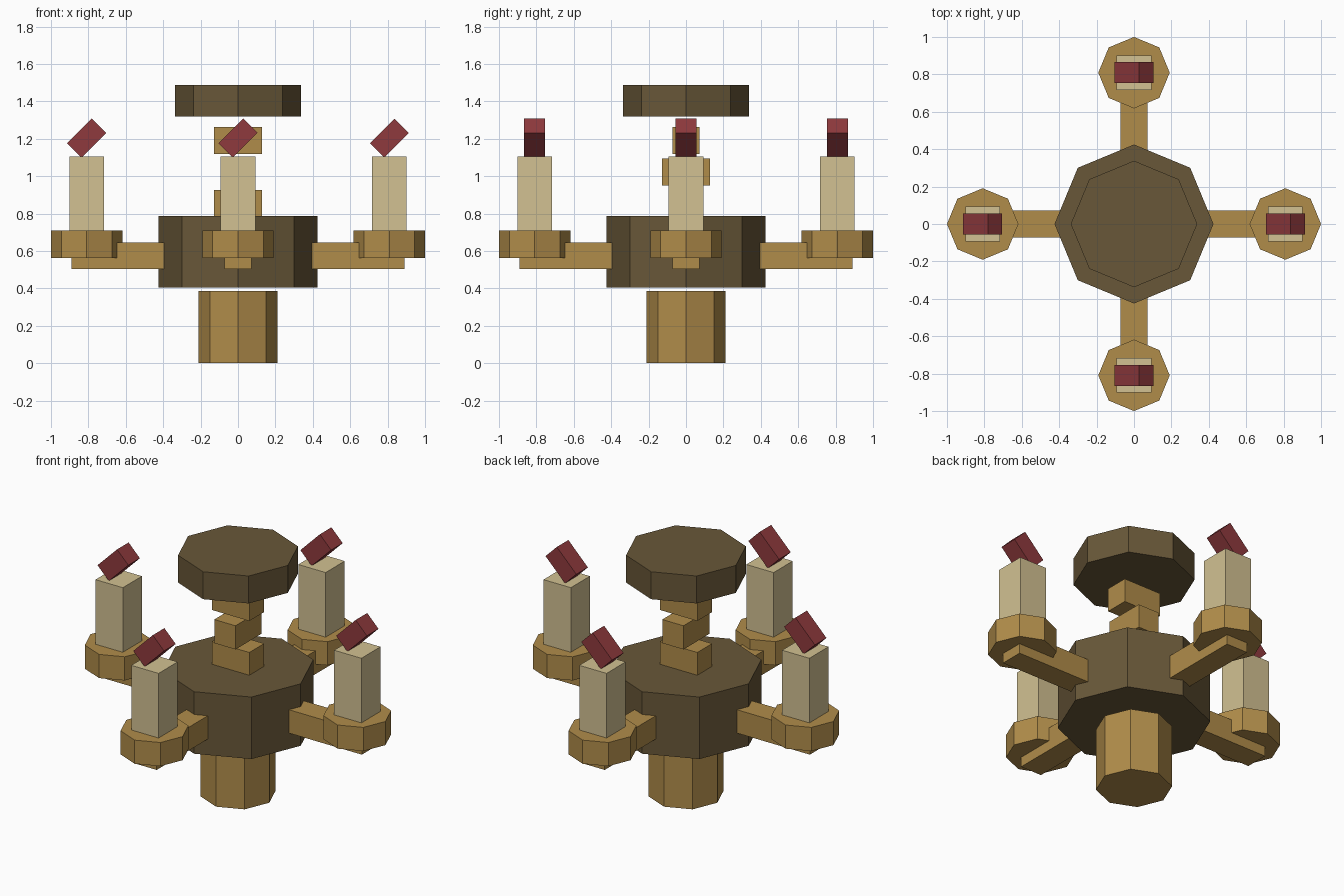
import bpy, math

if "Cube" in bpy.data.objects:
    bpy.data.objects.remove(bpy.data.objects["Cube"])


def material(name, hex_rgb):
    lin = []
    for i in (0, 2, 4):
        c = int(hex_rgb[i:i + 2], 16) / 255
        lin.append(c / 12.92 if c <= 0.04045 else ((c + 0.055) / 1.055) ** 2.4)
    m = bpy.data.materials.new(name)
    m.diffuse_color = (*lin, 1)
    m.use_nodes = True
    m.node_tree.nodes["Principled BSDF"].inputs["Base Color"].default_value = m.diffuse_color
    return m


BRASS = material("brass", "B08C4A")
BRONZE = material("dark bronze", "685738")
WAX = material("cream wax", "D2C192")
RED = material("flame red", "8F3A3D")


def finish(name, mat):
    ob = bpy.context.object
    ob.name = name
    ob.data.materials.append(mat)
    return ob


def octagon(name, mat, x, y, r, z0, z1):
    bpy.ops.mesh.primitive_cylinder_add(vertices=8, radius=r, depth=z1 - z0,
                                        location=(x, y, (z0 + z1) / 2))
    return finish(name, mat)


def box(name, mat, loc, size, rot=(0, 0, 0)):
    bpy.ops.mesh.primitive_cube_add(size=1, location=loc, rotation=rot)
    bpy.context.object.scale = size
    return finish(name, mat)


# Central column: lower drum, hub and ceiling plate
octagon("lower_drum", BRASS, 0, 0, 0.212, 0, 0.385)
octagon("hub", BRONZE, 0, 0, 0.425, 0.406, 0.786)
octagon("ceiling_plate", BRONZE, 0, 0, 0.338, 1.32, 1.488)

# Chain links, alternating direction
for i, z in enumerate((0.853, 1.023, 1.191)):
    size = (0.144, 0.254, 0.145) if i == 1 else (0.254, 0.144, 0.145)
    box(f"chain_link_{i + 1}", BRASS, (0, 0, z), size)

# Four arms, each with a cup, candle and tilted flame
for i in range(4):
    a = i * math.pi / 2
    c, s = round(math.cos(a)), round(math.sin(a))
    x, y = 0.809 * c, 0.809 * s
    box(f"arm_{i + 1}", BRASS, (0.595 * c, 0.595 * s, 0.575),
        (0.59, 0.144, 0.143), (0, 0, a))
    octagon(f"cup_{i + 1}", BRASS, x, y, 0.191, 0.564, 0.709)
    box(f"candle_{i + 1}", WAX, (x, y, 0.905), (0.185, 0.185, 0.4))
    box(f"flame_{i + 1}", RED, (x, y, 1.204), (0.187, 0.112, 0.108),
        (0, -math.radians(45), 0))
